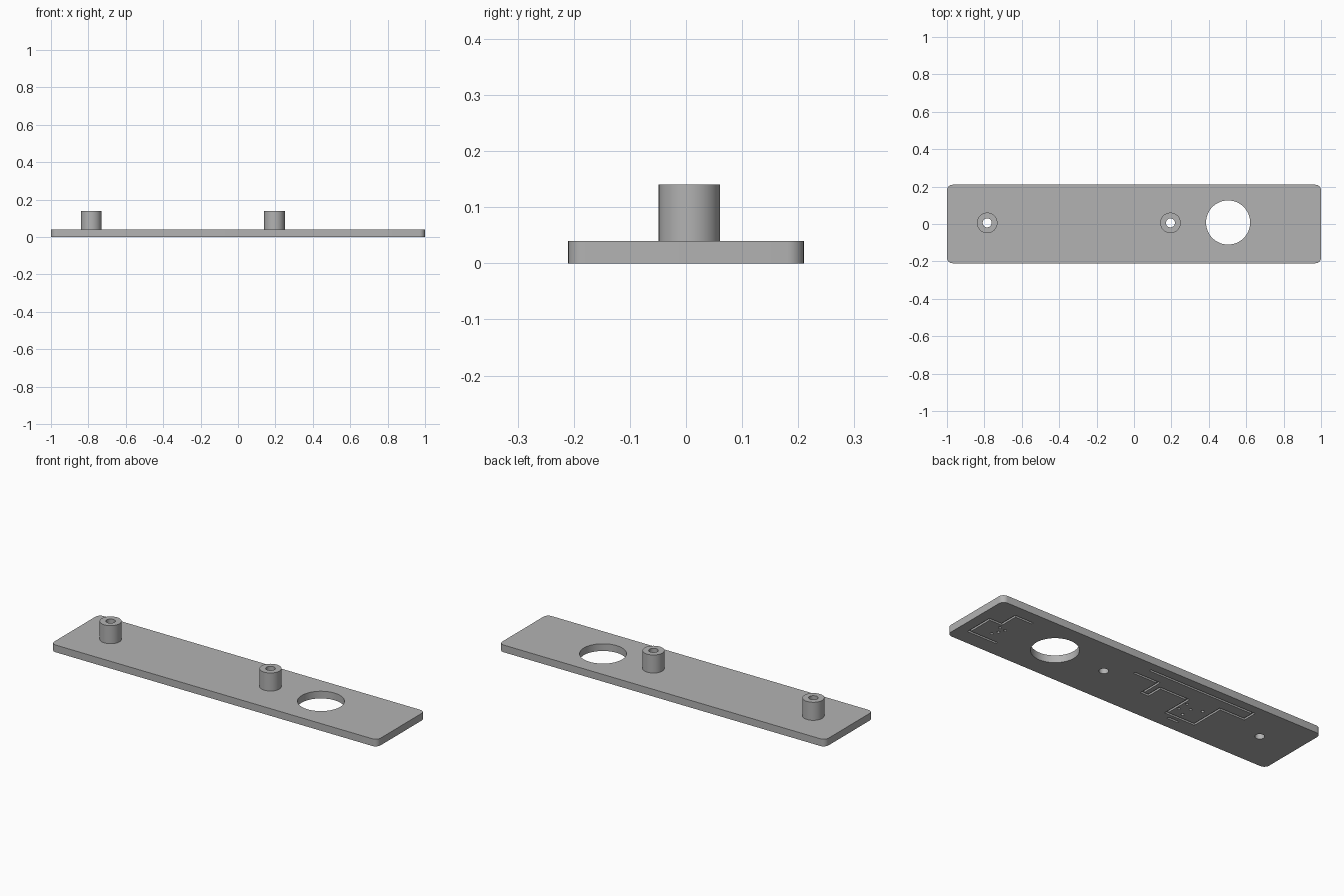
import bpy, bmesh, math
from mathutils import Vector

if "Cube" in bpy.data.objects:
    bpy.data.objects.remove(bpy.data.objects["Cube"], do_unlink=True)

LENGTH, WIDTH, THICK, CORNER = 2.0, 0.42, 0.04, 0.03
BOSS_TOP, BOSS_R, BORE_R = 0.14, 0.055, 0.024
BOSSES = [(-0.785, 0.006), (0.195, 0.006)]
WINDOW = (0.503, 0.008, 0.118)
GROOVE_W, GROOVE_D, DOT_R = 0.012, 0.01, 0.008

grey = bpy.data.materials.new("plain grey")
grey.use_nodes = True
colour = (0.45, 0.45, 0.45, 1)
grey.diffuse_color = colour
grey.node_tree.nodes["Principled BSDF"].inputs["Base Color"].default_value = colour


def make_object(name, bm):
    bmesh.ops.recalc_face_normals(bm, faces=bm.faces[:])
    mesh = bpy.data.meshes.new(name)
    bm.to_mesh(mesh)
    bm.free()
    mesh.materials.append(grey)
    obj = bpy.data.objects.new(name, mesh)
    bpy.context.collection.objects.link(obj)
    return obj


def add_prism(bm, outline, z0, z1):
    face = bm.faces.new([bm.verts.new((x, y, z0)) for x, y in outline])
    result = bmesh.ops.extrude_face_region(bm, geom=[face], use_keep_orig=True)
    verts = [g for g in result["geom"] if isinstance(g, bmesh.types.BMVert)]
    bmesh.ops.translate(bm, verts=verts, vec=(0, 0, z1 - z0))


def arc(cx, cy, r, start, sweep, steps):
    return [(cx + r * math.cos(start + sweep * i / steps),
             cy + r * math.sin(start + sweep * i / steps)) for i in range(steps + 1)]


def circle(cx, cy, r, steps):
    return arc(cx, cy, r, 0, math.tau, steps)[:-1]


def ribbon(path, width):
    """Mitred strip outline around a path of right-angled segments."""
    pts = [Vector(p) for p in path]
    dirs = [(b - a).normalized() for a, b in zip(pts, pts[1:])]
    normals = [Vector((-d.y, d.x)) * width / 2 for d in dirs]
    offsets = [normals[0]] + [a + b for a, b in zip(normals, normals[1:])] + [normals[-1]]
    left = [p + o for p, o in zip(pts, offsets)]
    right = [p - o for p, o in zip(pts, offsets)]
    return left + right[::-1]


def stepped(start, *moves):
    """Path of alternating x and y targets."""
    path = [start]
    for i, value in enumerate(moves):
        x, y = path[-1]
        path.append((value, y) if i % 2 == 0 else (x, value))
    return path


def smooth(obj):
    bpy.ops.object.select_all(action="DESELECT")
    obj.select_set(True)
    bpy.context.view_layer.objects.active = obj
    bpy.ops.object.shade_smooth_by_angle(angle=math.radians(30))


# Rounded base plate
bm = bmesh.new()
hx, hy = LENGTH / 2 - CORNER, WIDTH / 2 - CORNER
outline = []
for i, (sx, sy) in enumerate([(1, 1), (-1, 1), (-1, -1), (1, -1)]):
    outline += arc(sx * hx, sy * hy, CORNER, i * math.pi / 2, math.pi / 2, 8)
add_prism(bm, outline, 0, THICK)
plate = make_object("base_plate", bm)

# Cutter: round window, screw bores, circuit grooves and dots underneath
bm = bmesh.new()
add_prism(bm, circle(*WINDOW, 64), -0.1, 0.1)
for x, y in BOSSES:
    add_prism(bm, circle(x, y, BORE_R, 32), -0.1, 0.1)
traces = [
    stepped((0.765, -0.118), 0.937, 0.035, 0.861, 0.137, 0.753),
    stepped((0.028, 0.155), -0.62, 0.086, -0.468, -0.107, -0.293, 0.055,
            -0.118, -0.034, -0.08, 0.088, 0.072),
    stepped((-0.33, -0.14), -0.395),
]
for path in traces:
    add_prism(bm, ribbon(path, GROOVE_W), -0.02, GROOVE_D)
dots = [(0.84, -0.065), (0.825, -0.032), (0.81, 0.0), (0.846, 0.004),
        (-0.315, -0.04), (-0.317, 0.02), (-0.42, 0.014), (-0.365, -0.01), (-0.365, -0.07)]
for x, y in dots:
    add_prism(bm, circle(x, y, DOT_R, 12), -0.02, GROOVE_D)
cutter = make_object("plate_cutter", bm)
cutter.hide_render = True

cut = plate.modifiers.new("cut", "BOOLEAN")
cut.operation = "DIFFERENCE"
cut.solver = "EXACT"
cut.object = cutter
bpy.context.view_layer.objects.active = plate
bpy.ops.object.modifier_apply(modifier=cut.name)
bpy.data.objects.remove(cutter, do_unlink=True)
smooth(plate)

# Hollow screw bosses, spun from a wall profile
for side, (x, y) in zip(("right", "middle"), BOSSES):
    bm = bmesh.new()
    profile = [(BOSS_R, THICK), (BOSS_R, BOSS_TOP), (BORE_R, BOSS_TOP), (BORE_R, THICK)]
    verts = [bm.verts.new((r, 0, z)) for r, z in profile]
    edges = [bm.edges.new(pair) for pair in zip(verts, verts[1:])]
    bmesh.ops.spin(bm, geom=verts + edges, cent=(0, 0, 0), axis=(0, 0, 1),
                   angle=math.tau, steps=32, use_merge=True)
    bmesh.ops.remove_doubles(bm, verts=bm.verts[:], dist=0.0001)
    boss = make_object(side + "_screw_boss", bm)
    boss.location = (x, y, 0)
    smooth(boss)
